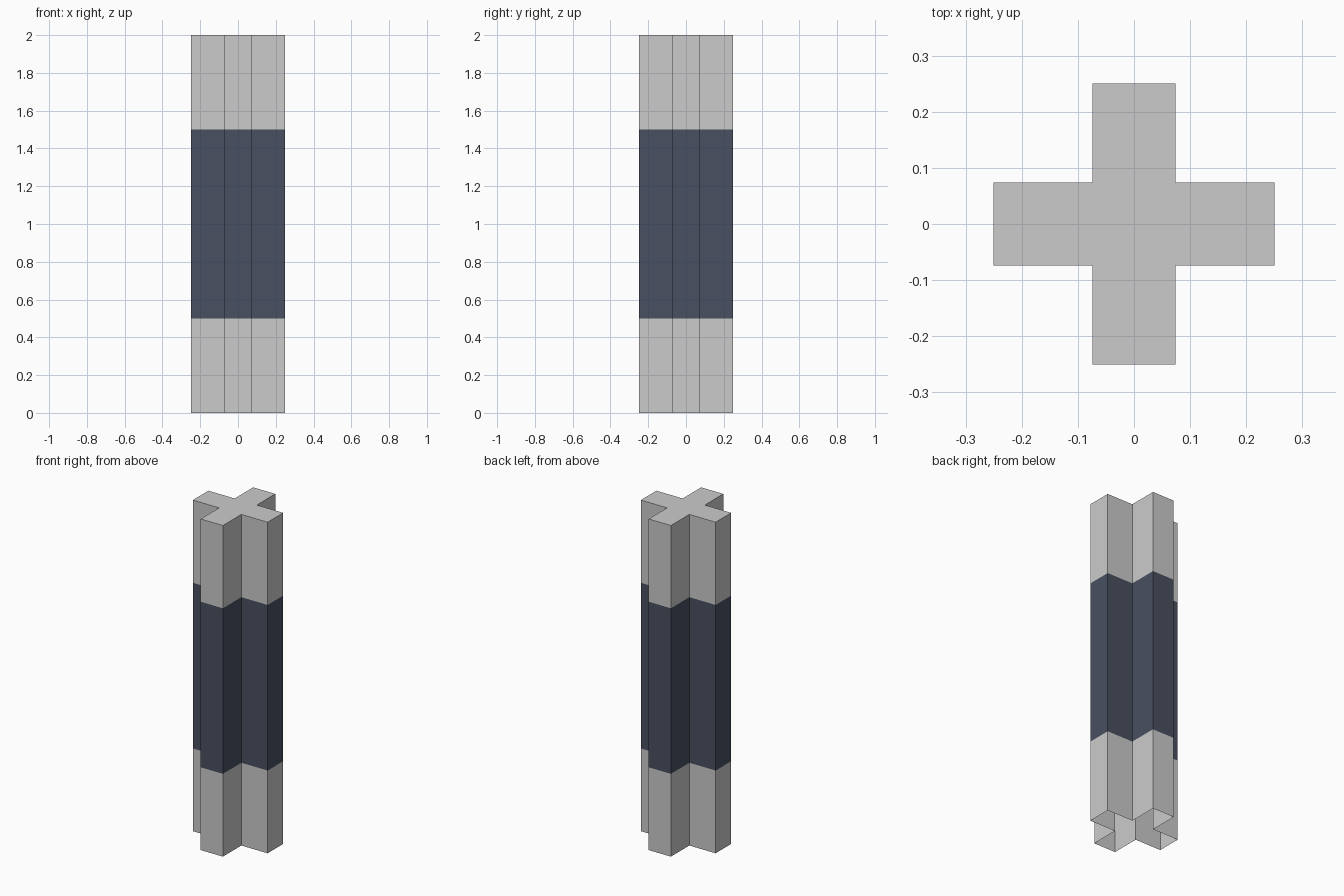
import bpy, bmesh

if "Cube" in bpy.data.objects:
    bpy.data.objects.remove(bpy.data.objects["Cube"])

A, B = 0.25, 0.074  # arm reach, arm half width

# One quarter of the plus outline, turned four times
quarter = [(A, -B), (A, B), (B, B)]
outline = []
for _ in range(4):
    outline += quarter
    quarter = [(-y, x) for x, y in quarter]

dark = bpy.data.materials.new("dark_blue")
dark.diffuse_color = (0.065, 0.08, 0.117, 1)
dark.use_nodes = True
dark.node_tree.nodes["Principled BSDF"].inputs["Base Color"].default_value = dark.diffuse_color


def plus_section(name, z0, z1, cap=False, material=None):
    """Open plus-shaped tube, optionally closed on top."""
    bm = bmesh.new()
    low = [bm.verts.new((x, y, z0)) for x, y in outline]
    high = [bm.verts.new((x, y, z1)) for x, y in outline]
    n = len(outline)
    for i in range(n):
        j = (i + 1) % n
        bm.faces.new((low[i], low[j], high[j], high[i]))
    if cap:
        bm.faces.new(high)
    mesh = bpy.data.meshes.new(name)
    bm.to_mesh(mesh)
    bm.free()
    if material:
        mesh.materials.append(material)
    obj = bpy.data.objects.new(name, mesh)
    bpy.context.collection.objects.link(obj)
    return obj


# Grey ends with a dark band between them; the bottom stays open
plus_section("lower_post", 0, 0.5)
plus_section("middle_band", 0.5, 1.5, material=dark)
plus_section("upper_post", 1.5, 2, cap=True)
